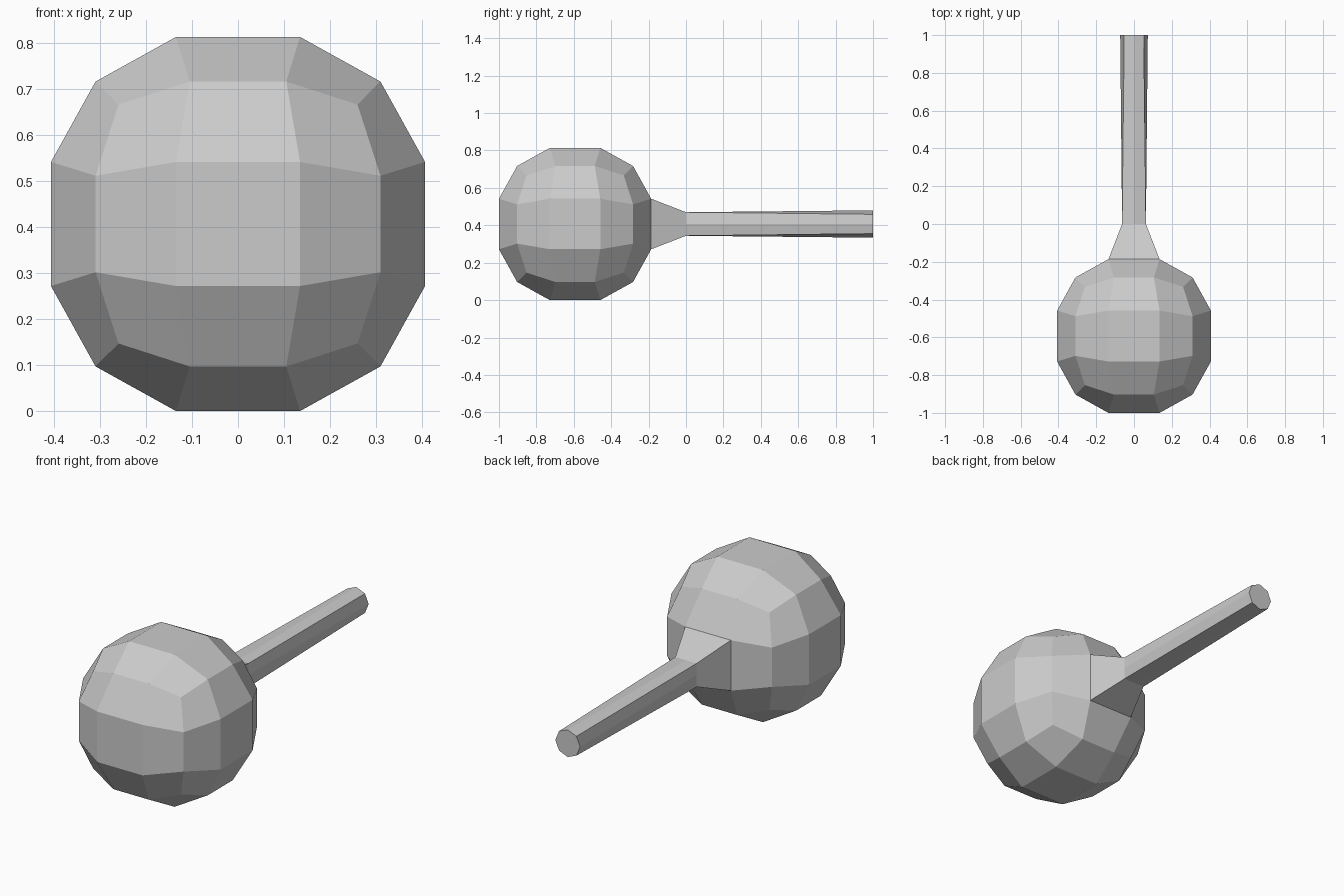
import bpy, bmesh, math

if "Cube" in bpy.data.objects:
    bpy.data.objects.remove(bpy.data.objects["Cube"])

CY, CZ = -0.593, 0.407   # ball centre
R = 0.407                # half width of the ball


def finish(bm, name):
    bmesh.ops.recalc_face_normals(bm, faces=bm.faces)
    mesh = bpy.data.meshes.new(name)
    bm.to_mesh(mesh)
    bm.free()
    obj = bpy.data.objects.new(name, mesh)
    bpy.context.collection.objects.link(obj)
    return obj


def square_ring(half):
    # four corners and four side midpoints
    return [(a * half, b * half) for a, b in
            [(1, 0), (1, 1), (0, 1), (-1, 1), (-1, 0), (-1, -1), (0, -1), (1, -1)]]


def octagon_ring(radius):
    return [(radius * math.cos(i * math.pi / 4), radius * math.sin(i * math.pi / 4))
            for i in range(8)]


def loft(name, sections, cap_end=False):
    bm = bmesh.new()
    rings = [[bm.verts.new((x, y, CZ + z)) for x, z in ring] for y, ring in sections]
    for a, b in zip(rings, rings[1:]):
        for i in range(8):
            j = (i + 1) % 8
            bm.faces.new((a[i], a[j], b[j], b[i]))
    if cap_end:
        bm.faces.new(rings[-1])
    return finish(bm, name)


# Ball: cube with a 3 x 3 grid on each side, rounded off
bm = bmesh.new()
bmesh.ops.create_cube(bm, size=2)
bmesh.ops.subdivide_edges(bm, edges=bm.edges[:], cuts=2, use_grid_fill=True)
for v in bm.verts:
    outer = [abs(c) > 0.9 for c in v.co]
    big, small = {1: (R, 0.135), 2: (0.31, 0.105), 3: (0.26, 0)}[sum(outer)]
    for i in range(3):
        v.co[i] = math.copysign(big if outer[i] else small, v.co[i])
# open the back centre panel where the neck joins
back = max(bm.faces, key=lambda f: f.calc_center_median().y)
bmesh.ops.delete(bm, geom=[back], context='FACES_ONLY')
bmesh.ops.translate(bm, verts=bm.verts, vec=(0, CY, CZ))
finish(bm, "ball")

# Neck: square taper from the ball to the handle
loft("neck", [(CY + R, square_ring(0.135)), (0, square_ring(0.063))])

# Handle: square at the neck, turning octagonal at the tip
loft("handle", [(0, square_ring(0.063)), (1, octagon_ring(0.073))], cap_end=True)
